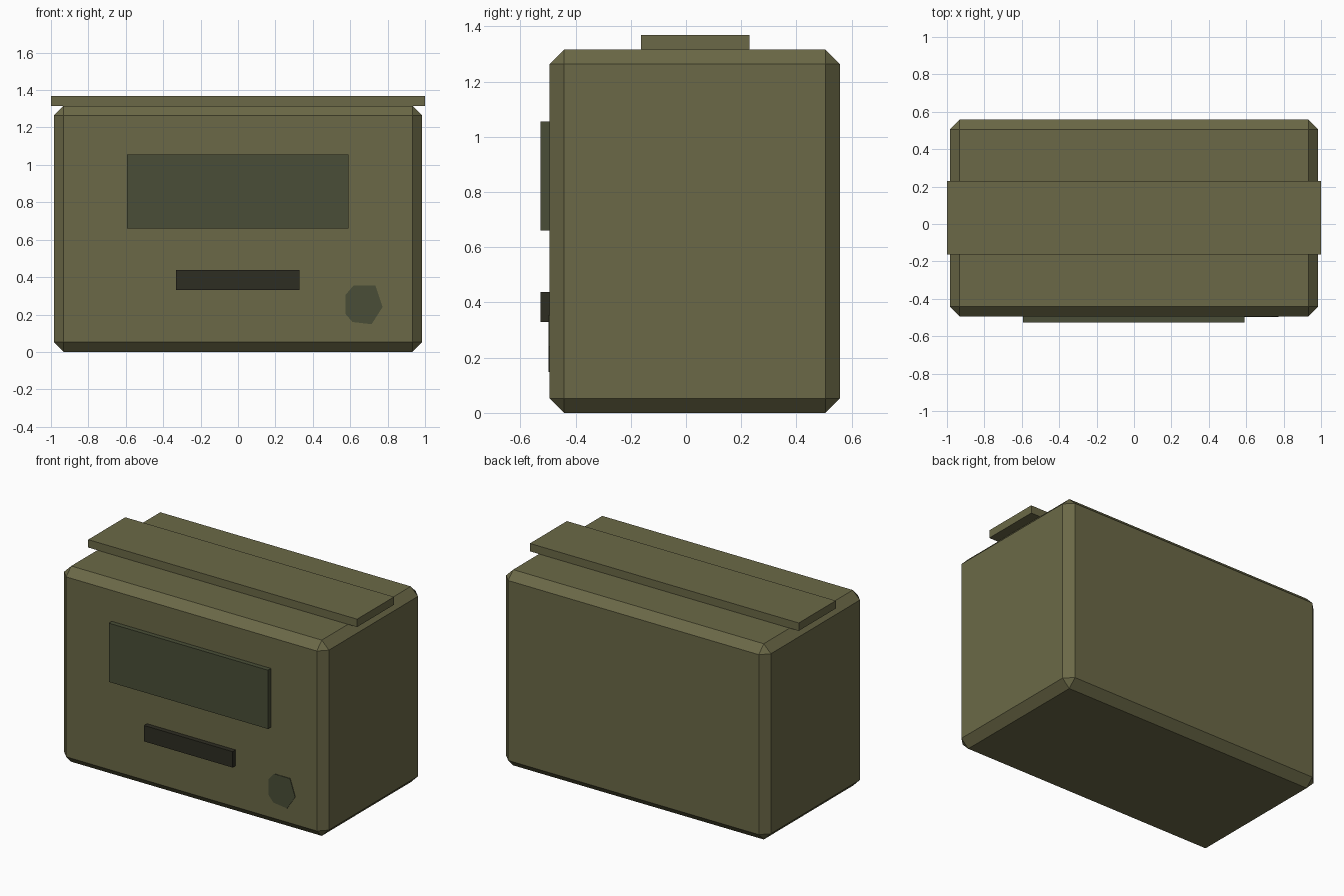
import bpy, bmesh

if "Cube" in bpy.data.objects:
    bpy.data.objects.remove(bpy.data.objects["Cube"])


def material(name, rgb):
    m = bpy.data.materials.new(name)
    m.diffuse_color = (*rgb, 1)
    m.use_nodes = True
    m.node_tree.nodes["Principled BSDF"].inputs["Base Color"].default_value = m.diffuse_color
    return m


olive = material("olive", (0.147, 0.141, 0.063))
dull_green = material("dull_green", (0.067, 0.076, 0.038))
near_black = material("near_black", (0.027, 0.026, 0.016))


def finish(name, bm, mat):
    bmesh.ops.recalc_face_normals(bm, faces=bm.faces)
    me = bpy.data.meshes.new(name)
    bm.to_mesh(me)
    bm.free()
    me.materials.append(mat)
    ob = bpy.data.objects.new(name, me)
    bpy.context.collection.objects.link(ob)
    return ob


def box(name, lo, hi, mat, chamfer=0):
    bm = bmesh.new()
    bmesh.ops.create_cube(bm, size=1)
    for v in bm.verts:
        v.co = [hi[i] if v.co[i] > 0 else lo[i] for i in range(3)]
    if chamfer:
        bmesh.ops.bevel(bm, geom=bm.edges[:], offset=chamfer, segments=1,
                        affect='EDGES', profile=0.5)
    return finish(name, bm, mat)


# Chamfered case
box("case", (-0.985, -0.494, 0), (0.985, 0.558, 1.316), olive, 0.053)

# Flat strap across the top, slightly overhanging the sides
box("top_strap", (-1, -0.163, 1.316), (1, 0.23, 1.369), olive)

# Front panel parts
box("screen", (-0.593, -0.526, 0.66), (0.591, -0.49, 1.055), dull_green)
box("slot", (-0.331, -0.526, 0.33), (0.328, -0.49, 0.437), near_black)

# Irregular seven-sided button, almost flush with the front
outline = [(0.575, 0.305), (0.617, 0.354), (0.735, 0.354), (0.773, 0.24),
           (0.714, 0.148), (0.612, 0.16), (0.575, 0.203)]
bm = bmesh.new()
face = bm.faces.new([bm.verts.new((x, -0.498, z)) for x, z in outline])
ext = bmesh.ops.extrude_face_region(bm, geom=[face])
for v in ext["geom"]:
    if isinstance(v, bmesh.types.BMVert):
        v.co.y = -0.492
finish("button", bm, dull_green)
